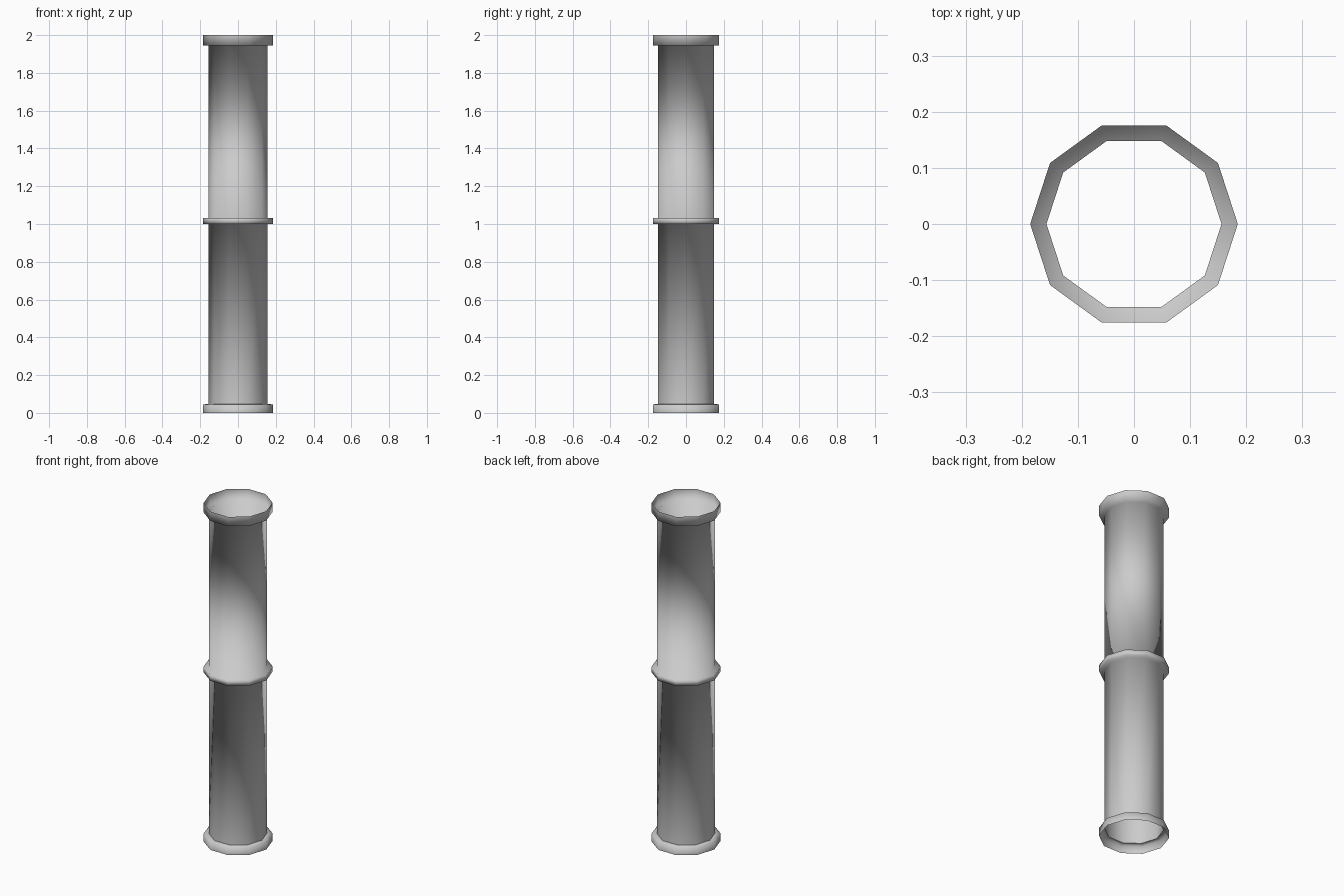
import bpy, bmesh, math

if "Cube" in bpy.data.objects:
    bpy.data.objects.remove(bpy.data.objects["Cube"])

SIDES = 10
R_TUBE, R_RIM = 0.156, 0.185


def revolve(name, profile):
    """Sweep an open (radius, height) profile round z as a thin single-sided shell."""
    bm = bmesh.new()
    rings = []
    for r, z in profile:
        rings.append([bm.verts.new((r * math.cos(2 * math.pi * i / SIDES),
                                    r * math.sin(2 * math.pi * i / SIDES), z))
                      for i in range(SIDES)])
    for low, high in zip(rings, rings[1:]):
        for i in range(SIDES):
            j = (i + 1) % SIDES
            face = bm.faces.new((low[i], low[j], high[j], high[i]))
            face.smooth = True
    mesh = bpy.data.meshes.new(name)
    bm.to_mesh(mesh)
    bm.free()
    obj = bpy.data.objects.new(name, mesh)
    bpy.context.collection.objects.link(obj)
    return obj


# Bottom collar: open at the ground, stepping in to the tube
revolve("bottom_collar", [(R_RIM, 0), (R_RIM, 0.045), (R_TUBE, 0.047)])

# Pipe with raised middle band and open top socket
revolve("pipe", [
    (R_TUBE, 0.047), (R_TUBE, 1.0),
    (R_RIM, 1.0), (R_RIM, 1.033), (R_TUBE, 1.033),
    (R_TUBE, 1.945), (R_RIM, 1.945), (R_RIM, 2.0),
])
